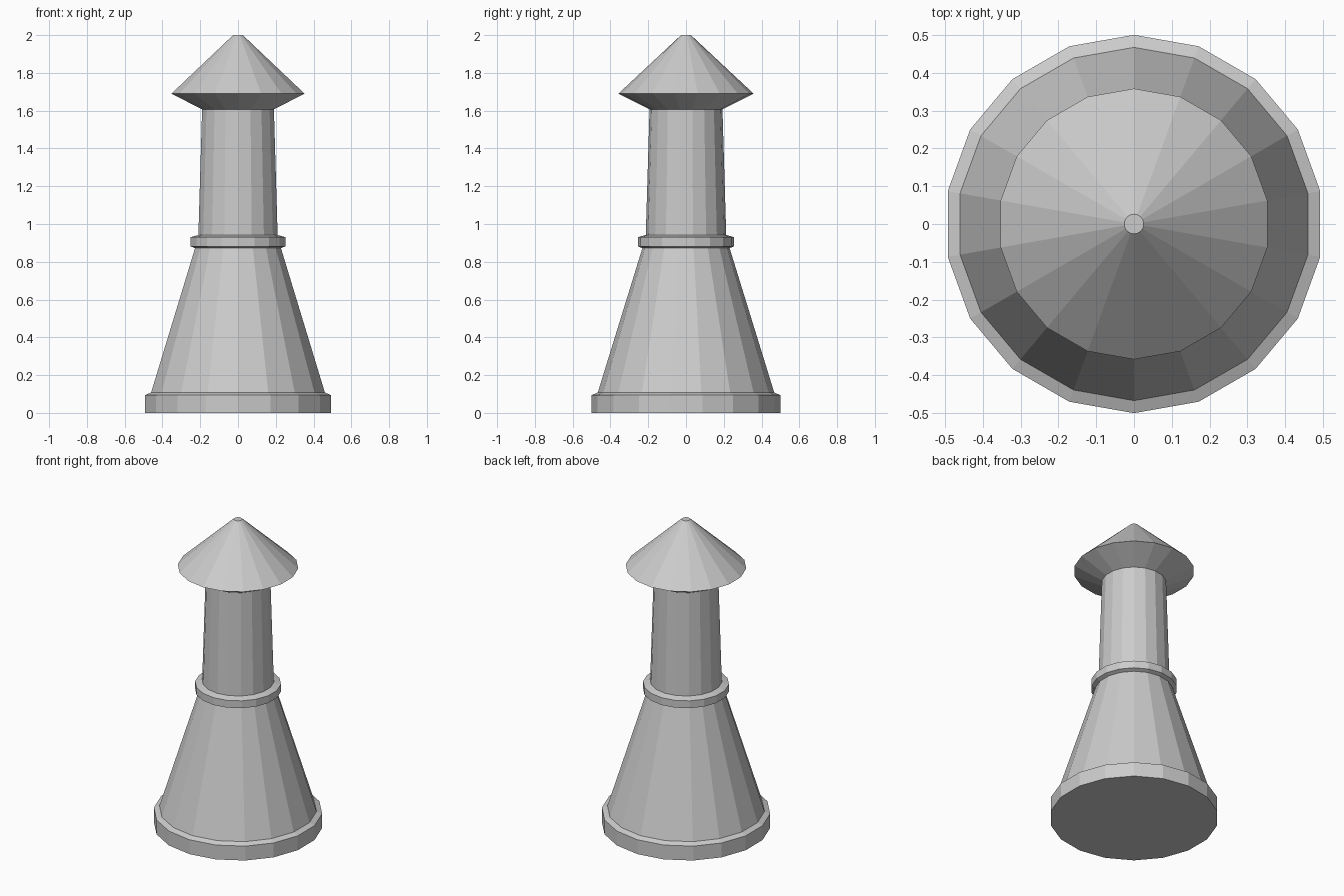
import bpy, bmesh
from math import sin, cos, tau

if "Cube" in bpy.data.objects:
    bpy.data.objects.remove(bpy.data.objects["Cube"])

SIDES = 18


def lathe(name, profile, cap_bottom=False, cap_top=False):
    """Turn a (radius, height) profile into a flat-faced ring of facets."""
    bm = bmesh.new()
    rings = [[bm.verts.new((r * sin(tau * i / SIDES), r * cos(tau * i / SIDES), z))
              for i in range(SIDES)] for r, z in profile]
    for low, high in zip(rings, rings[1:]):
        for i in range(SIDES):
            j = (i + 1) % SIDES
            bm.faces.new((low[j], low[i], high[i], high[j]))
    if cap_bottom:
        bm.faces.new(rings[0])
    if cap_top:
        bm.faces.new(rings[-1][::-1])
    bm.normal_update()
    mesh = bpy.data.meshes.new(name)
    bm.to_mesh(mesh)
    bm.free()
    obj = bpy.data.objects.new(name, mesh)
    bpy.context.collection.objects.link(obj)
    return obj


# Foot with a slightly sloped top edge
lathe("base_plinth", [(0.5, 0), (0.5, 0.094), (0.467, 0.108)], cap_bottom=True)
# Tapering lower tower
lathe("lower_tower", [(0.467, 0.108), (0.231, 0.872)])
# Projecting band between the two tower stages
lathe("collar", [(0.231, 0.872), (0.255, 0.882), (0.255, 0.93), (0.213, 0.942)])
# Nearly straight upper tower
lathe("upper_tower", [(0.213, 0.942), (0.193, 1.607)])
# Roof with a sloped underside and a tiny flat tip
lathe("roof", [(0.193, 1.607), (0.358, 1.69), (0.026, 2.0)], cap_top=True)
